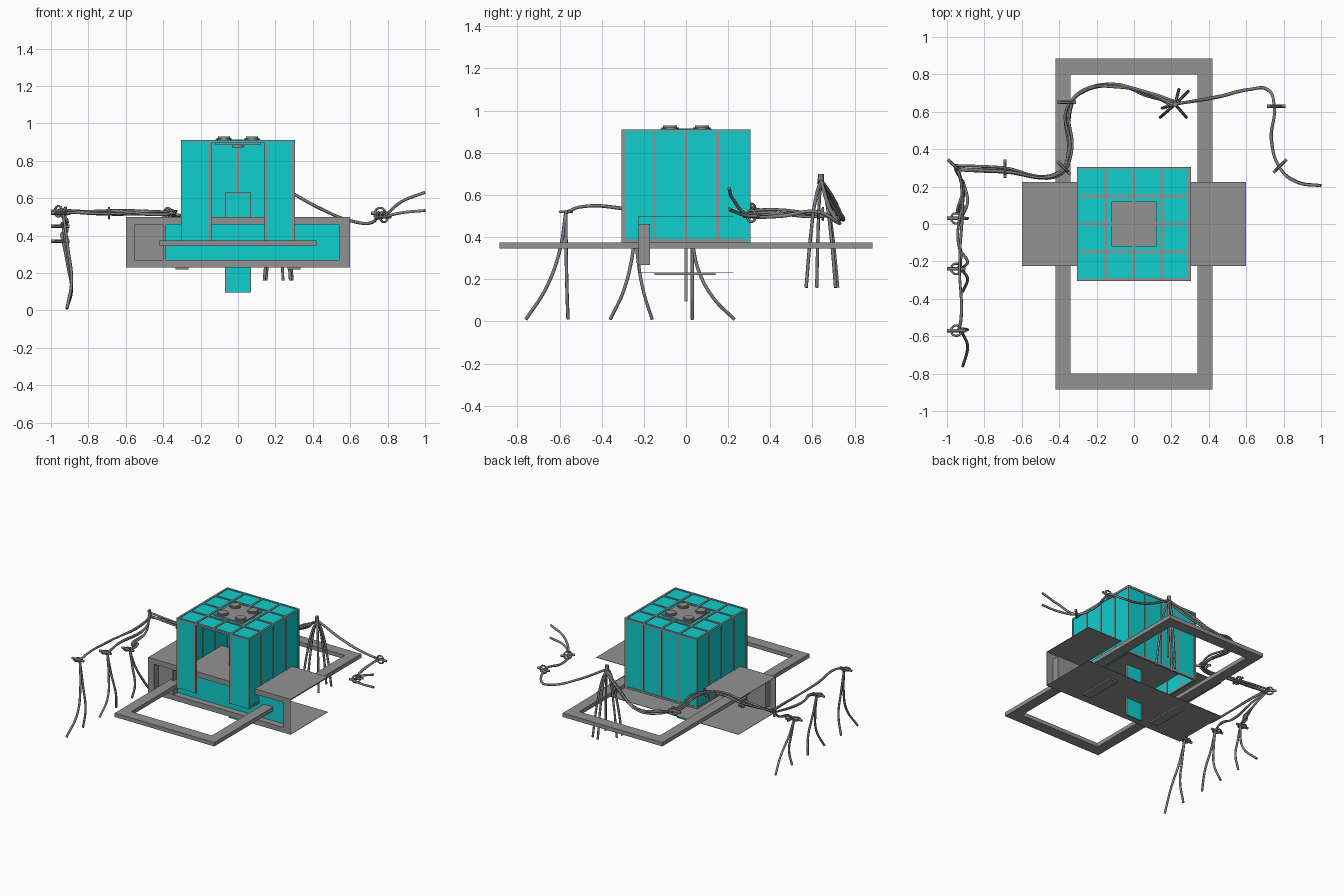
import bpy, math, random
from mathutils import Vector

random.seed(4)
if "Cube" in bpy.data.objects:
    bpy.data.objects.remove(bpy.data.objects["Cube"], do_unlink=True)


def material(name, rgb):
    m = bpy.data.materials.new(name)
    m.use_nodes = True
    m.diffuse_color = (*rgb, 1)
    m.node_tree.nodes["Principled BSDF"].inputs["Base Color"].default_value = (*rgb, 1)
    return m


GREY = material("grey metal", (0.29, 0.29, 0.29))
TEAL = material("teal panel", (0.005, 0.62, 0.62))
CABLE = material("cable grey", (0.22, 0.22, 0.22))


def box(name, x, y, z, mat=GREY):
    """Box from three (low, high) ranges."""
    bpy.ops.mesh.primitive_cube_add(size=1, location=[sum(r) / 2 for r in (x, y, z)])
    o = bpy.context.object
    o.name = name
    o.scale = [r[1] - r[0] for r in (x, y, z)]
    bpy.ops.object.transform_apply(location=False, rotation=False, scale=True)
    o.data.materials.append(mat)
    return o


def disc(name, x, y, z, r, mat=GREY):
    bpy.ops.mesh.primitive_cylinder_add(vertices=24, radius=r, depth=z[1] - z[0],
                                        location=(x, y, sum(z) / 2))
    o = bpy.context.object
    o.name = name
    o.data.materials.append(mat)
    bpy.ops.object.shade_smooth_by_angle()


def wire(name, pts, r=0.008, jitter=0.0):
    """Round cable through the points; jitter loosens a strand of a bundle."""
    c = bpy.data.curves.new(name, "CURVE")
    c.dimensions = "3D"
    c.bevel_depth, c.bevel_resolution, c.resolution_u = r, 2, 8
    c.use_fill_caps = True
    s = c.splines.new("BEZIER")
    s.bezier_points.add(len(pts) - 1)
    for b, p in zip(s.bezier_points, pts):
        b.co = Vector(p) + Vector([random.uniform(-jitter, jitter) for _ in p])
        b.handle_left_type = b.handle_right_type = "AUTO"
    c.materials.append(CABLE)
    o = bpy.data.objects.new(name, c)
    bpy.context.collection.objects.link(o)


def clip(centre, direction, axis):
    """Short rod with a ring that holds the cables."""
    p, d = Vector(centre), Vector(direction).normalized() * 0.05
    wire("clip_rod", [p - d, p + d], 0.009)
    bpy.ops.mesh.primitive_torus_add(major_radius=0.028, minor_radius=0.006, major_segments=20,
                                     minor_segments=8, location=p,
                                     rotation=Vector(axis).to_track_quat("Z", "Y").to_euler())
    o = bpy.context.object
    o.name = "clip_ring"
    o.data.materials.append(CABLE)
    bpy.ops.object.shade_smooth()


# Cabin: teal sheets held by grey bars, front middle left open
H, LOW, HIGH, T = 0.305, 0.375, 0.91, 0.015
MID = (-0.15, 0, 0.15)
SPAN, TALL = (-H, H), (LOW, HIGH)
sheet = (H - 0.011, H - 0.005)
box("cabin_back", SPAN, sheet, TALL, TEAL)
box("cabin_roof", SPAN, SPAN, (HIGH - 0.011, HIGH - 0.005), TEAL)
for s in (-1, 1):
    def side(a, b):
        return tuple(sorted((s * a, s * b)))
    box("cabin_side", side(*sheet), SPAN, TALL, TEAL)
    box("cabin_front", side(0.15, H - 0.005), (-sheet[1], -sheet[0]), TALL, TEAL)
    for z in (LOW, HIGH - T):
        box("side_rail", side(H - T, H), SPAN, (z, z + T))
        if s > 0 or z > LOW:
            box("end_rail", SPAN, side(H - T, H), (z, z + T))
    for t in (-1, 1):
        y = tuple(sorted((t * H, t * (H - T))))
        box("corner_post", side(H - T, H), y, TALL)
    box("front_post", side(0.143, 0.157), (-H, -H + T), TALL)
    for m in MID:
        box("side_bar", side(H - T, H), (m - 0.007, m + 0.007), TALL)
for m in MID:
    bar = (m - 0.007, m + 0.007)
    box("back_bar", bar, (H - T, H), TALL)
    box("roof_bar_y", bar, SPAN, (HIGH - T, HIGH))
    box("roof_bar_x", SPAN, bar, (HIGH - T, HIGH))

# Roof hatch with four round vents and a ceiling fitting
box("roof_hatch", (-0.12, 0.12), (-0.12, 0.12), (0.885, 0.914))
disc("ceiling_fitting", 0, 0, (0.87, 0.885), 0.03)
for x in (-0.075, 0.075):
    for y in (-0.075, 0.075):
        disc("vent_flange", x, y, (0.914, 0.921), 0.041)
        disc("vent_cap", x, y, (0.921, 0.929), 0.033)

# Base: thin roof, floor and front wall with two recesses, open at back and ends
W, D, FLOOR, TOP, P = 0.6, 0.225, 0.23, 0.5, 0.003
box("base_top", (-W, W), (-D, D), (TOP - P, TOP))
box("base_floor", (-W, W), (-D, D), (FLOOR, FLOOR + P))
front = (-D, -D + P)
recess = (-D, -0.17)
ZLO, ZHI = 0.27, 0.46
box("front_strip_low", (-W, W), front, (FLOOR, ZLO))
box("front_strip_high", (-W, W), front, (ZHI, TOP))
for x in ((-W, -0.55), (-0.4, -0.385), (0.54, W)):
    box("front_upright", x, front, (ZLO, ZHI))
for a, b in ((-0.55, -0.4), (-0.385, 0.54)):
    box("recess_back", (a, b), (-0.173, -0.17), (ZLO, ZHI))
    for z in (ZLO - P, ZHI):
        box("recess_ledge", (a, b), recess, (z, z + P))
    for x in (a - P, b):
        box("recess_cheek", (x, x + P), recess, (ZLO, ZHI))
box("front_panel", (-0.385, 0.54), (-0.177, -0.173), (ZLO, ZHI), TEAL)
for x in (-0.3, 0.3):
    box("floor_runner", (x - 0.035, x + 0.035), (-0.15, 0.14), (0.22, FLOOR))

# Upright board through the base
box("board", (-0.066, 0.066), (-0.004, 0.004), (0.095, 0.625), TEAL)
for x in (-0.07, 0.062):
    box("board_edge", (x, x + 0.008), (-0.006, 0.006), (0.095, 0.63))
box("board_cap", (-0.07, 0.07), (-0.006, 0.006), (0.622, 0.63))

# Skid frame
RING = (0.345, 0.375)
for s in (-1, 1):
    box("skid_side", tuple(sorted((s * 0.34, s * 0.42))), (-0.885, 0.885), RING)
    box("skid_end", (-0.34, 0.34), tuple(sorted((s * 0.8, s * 0.885))), RING)

# Main cable bundle from the corner clip round to the knot
CORNER, KNOT = (-0.95, 0.3, 0.53), (0.22, 0.64, 0.67)
for i in range(5):
    wire("bundle_strand", [CORNER, (-0.7, 0.29, 0.52), (-0.4, 0.27, 0.52), (-0.345, 0.38, 0.52),
                           (-0.35, 0.62, 0.51), (-0.28, 0.71, 0.5), (-0.1, 0.74, 0.5),
                           (0.08, 0.69, 0.57), KNOT], 0.007, 0.014)

# Loose strands hanging from the knot
for dx, dy in ((-0.08, -0.07), (0.06, -0.07), (-0.07, -0.02), (0.07, 0.07), (0.02, 0.08)):
    x, y, z = KNOT
    wire("hanging_strand", [KNOT, (x + dx * 0.3, y + dy * 0.3, 0.6),
                            (x + dx * 0.7, y + dy * 0.7, 0.4), (x + dx, y + dy, 0.16)])
wire("knot_rod", [(0.22, 0.64, 0.63), (0.22, 0.64, 0.7)], 0.014)

# Pair of cables to the far end
for end in (0.63, 0.535):
    wire("far_cable", [KNOT, (0.45, 0.68, 0.54), (0.62, 0.72, 0.475), (0.71, 0.72, 0.47),
                       (0.75, 0.63, 0.52), (0.735, 0.45, 0.5), (0.78, 0.3, 0.5),
                       (0.87, 0.225, 0.5 + (end - 0.5) * 0.6), (1, 0.205, end)], 0.008, 0.002)

# Three droppers, each fed from the corner and ending in two splayed legs
for y, z, feet in ((-0.57, 0.52, (-0.76, -0.56)), (-0.24, 0.45, (-0.36, -0.16)),
                   (0.03, 0.37, (0.03, 0.23))):
    hook = (-0.935, y, z)
    for k in range(2):
        wire("feeder", [CORNER, (-0.92, 0.2, z * 0.5 + 0.26), (-0.935, (y + 0.1) / 2, z + 0.015),
                        (-0.93, y + 0.07, z + 0.02), hook], 0.007, 0.008)
    for f in feet:
        wire("dropper", [hook, (-0.91, y + (f - y) * 0.15, z * 0.65),
                         (-0.89, y + (f - y) * 0.5, z * 0.3), (-0.915, f, 0.009)])
    clip((-0.95, y, z), (1, 0, 0), (0, 0, 1))

# Clips along the bundle
clip((-0.96, 0.31, 0.53), (-1, 1, 0), (1, 1, 0))
clip((-0.69, 0.295, 0.52), (0, 1, 0), (1, 0, 0))
clip((-0.375, 0.3, 0.52), (-1, 1, 0), (1, 1, 0))
clip((-0.36, 0.65, 0.51), (1, 0, 0), (0, 1, 0))
clip((0.76, 0.63, 0.52), (1, 0, 0), (0, 1, 0))
clip((0.78, 0.31, 0.5), (1, 1, 0), (1, -1, 0))
